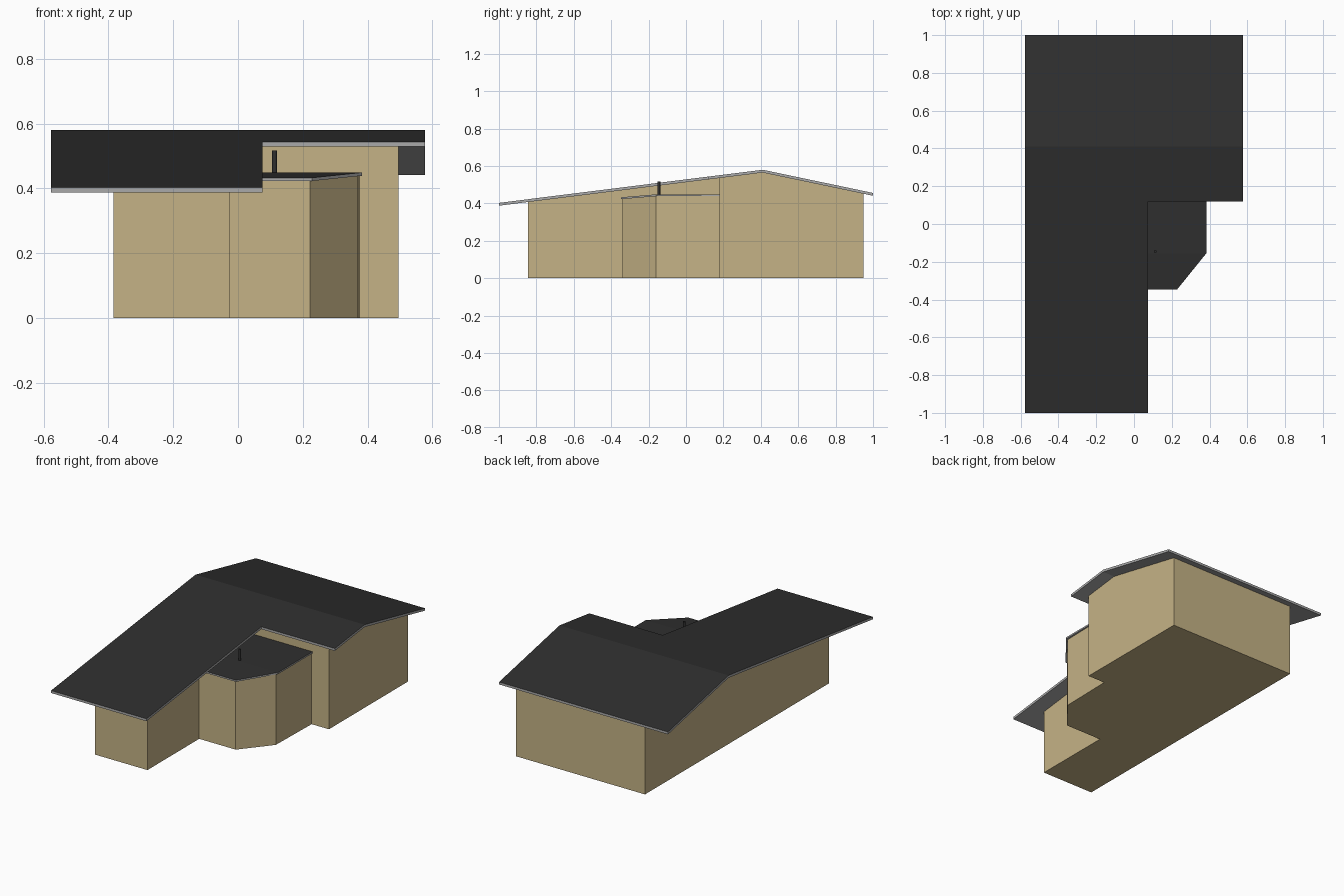
import bpy, bmesh

if "Cube" in bpy.data.objects:
    bpy.data.objects.remove(bpy.data.objects["Cube"])


def material(name, r, g, b):
    m = bpy.data.materials.new(name)
    m.diffuse_color = (r, g, b, 1)
    m.use_nodes = True
    m.node_tree.nodes["Principled BSDF"].inputs["Base Color"].default_value = m.diffuse_color
    return m


TAN = material("tan_wall", 0.56, 0.45, 0.24)
DARK = material("dark_roof", 0.028, 0.028, 0.028)
GREY = material("grey_trim", 0.40, 0.40, 0.40)


def prism(name, panels, low, high, side_mat, top_mat):
    """Solid over adjoining plan polygons; low and high give heights from y."""
    bm = bmesh.new()
    pts = list(dict.fromkeys(p for panel in panels for p in panel))
    lo = {p: bm.verts.new((*p, low(p[1]))) for p in pts}
    hi = {p: bm.verts.new((*p, high(p[1]))) for p in pts}
    edges = [e for q in panels for e in zip(q, q[1:] + q[:1])]
    for q in panels:
        bm.faces.new([lo[p] for p in reversed(q)])
        bm.faces.new([hi[p] for p in q]).material_index = 1
    for a, b in edges:
        if (b, a) not in edges:          # outer boundary only
            bm.faces.new((lo[a], lo[b], hi[b], hi[a]))
    me = bpy.data.meshes.new(name)
    bm.to_mesh(me)
    bm.free()
    me.materials.append(side_mat)
    me.materials.append(top_mat)
    ob = bpy.data.objects.new(name, me)
    bpy.context.collection.objects.link(ob)
    return ob


RIDGE, FOLD = 0.41, -0.155


def roof_top(y):
    slope = 0.177 / 1.41 if y < RIDGE else 0.124 / 0.59
    return 0.58 - slope * abs(y - RIDGE)


def bay_top(y):
    return 0.449 + min(0, y - FOLD) * 0.085


def ground(y):
    return 0


# Main L-shaped walls, rising just into the roof slab
prism("house_walls", [
    [(-0.385, -0.845), (-0.027, -0.845), (-0.027, -0.34), (-0.027, 0.18),
     (0.377, 0.18), (0.495, 0.18), (0.495, RIDGE), (-0.385, RIDGE)],
    [(-0.385, RIDGE), (0.495, RIDGE), (0.495, 0.95), (-0.385, 0.95)],
], ground, lambda y: roof_top(y) - 0.008, TAN, TAN)

# Main overhanging gable roof
prism("main_roof", [
    [(-0.577, -1), (0.075, -1), (0.075, 0.12), (0.577, 0.12),
     (0.577, RIDGE), (-0.577, RIDGE)],
    [(-0.577, RIDGE), (0.577, RIDGE), (0.577, 1), (-0.577, 1)],
], lambda y: roof_top(y) - 0.015, roof_top, GREY, DARK)

# Bay with its chamfered corner
prism("bay_walls", [
    [(-0.027, -0.34), (0.222, -0.34), (0.37, -0.16), (-0.027, -0.16)],
    [(-0.027, -0.16), (0.37, -0.16), (0.377, 0.18), (-0.027, 0.18)],
], ground, lambda y: bay_top(y) - 0.006, TAN, TAN)

# Low bay roof: flat, folding down at the front
prism("bay_roof", [
    [(-0.027, -0.347), (0.228, -0.347), (0.383, FOLD), (-0.027, FOLD)],
    [(-0.027, FOLD), (0.383, FOLD), (0.383, 0.18), (-0.027, 0.18)],
], lambda y: bay_top(y) - 0.010, bay_top, GREY, DARK)

# Vent pipe on the bay roof
bpy.ops.mesh.primitive_cylinder_add(vertices=16, radius=0.0075, depth=0.077,
                                    location=(0.113, -0.145, 0.4785))
pipe = bpy.context.object
pipe.name = "vent_pipe"
pipe.data.materials.append(DARK)
bpy.ops.object.shade_smooth_by_angle()
